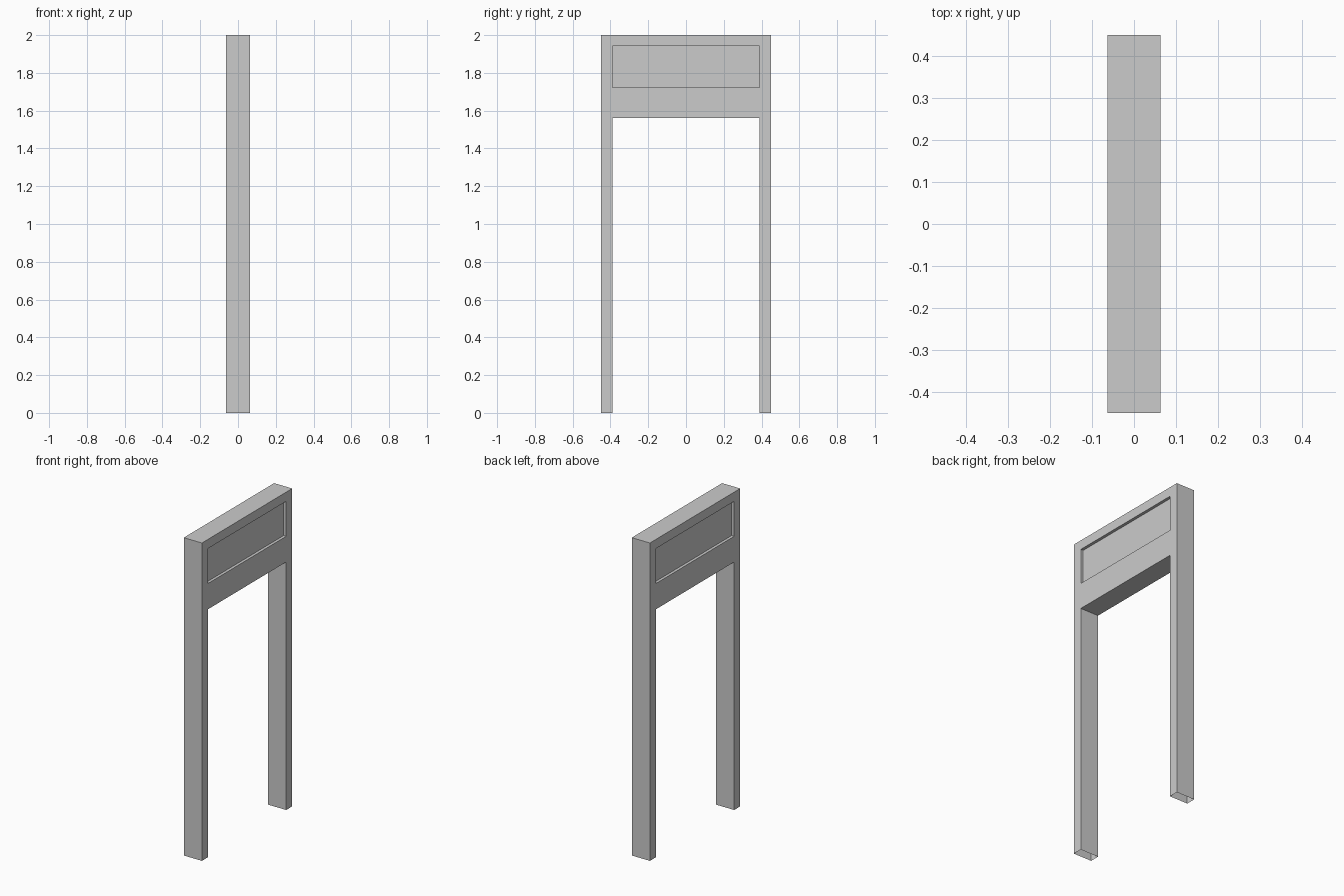
import bpy, bmesh

if "Cube" in bpy.data.objects:
    bpy.data.objects.remove(bpy.data.objects["Cube"])

HALF_T = 0.063                       # half thickness along x
DEPTH = 0.018                        # recess depth of the header panel
YS = [-0.449, -0.389, 0.389, 0.449]  # leg edges
ZS = [0, 1.56, 1.722, 1.942, 2.0]    # leg foot, lintel underside, panel, top
OPENING, PANEL = (1, 0), (1, 2)      # grid cells: doorway and recessed panel

bm = bmesh.new()
verts = {(s, i, j): bm.verts.new((s * HALF_T, y, z))
         for s in (-1, 1) for i, y in enumerate(YS) for j, z in enumerate(ZS)}

# Broad faces on both sides
panels = []
for s in (-1, 1):
    for i in range(3):
        for j in range(4):
            if (i, j) == OPENING:
                continue
            f = bm.faces.new([verts[s, a, b] for a, b in
                              ((i, j), (i + 1, j), (i + 1, j + 1), (i, j + 1))])
            if (i, j) == PANEL:
                panels.append(f)

# Rim joining the two sides; the feet stay open underneath
key = {v: k for k, v in verts.items()}
rim = [[key[v] for v in e.verts] for e in bm.edges if e.is_boundary]
for (s, i, j), (_, k, l) in rim:
    if s == 1 and not (j == 0 and l == 0):
        bm.faces.new([verts[1, i, j], verts[1, k, l],
                      verts[-1, k, l], verts[-1, i, j]])

# Recessed panel on each side of the header
for f in bmesh.ops.extrude_discrete_faces(bm, faces=panels)["faces"]:
    s = 1 if f.calc_center_median().x > 0 else -1
    bmesh.ops.translate(bm, verts=f.verts[:], vec=(-s * DEPTH, 0, 0))

bmesh.ops.recalc_face_normals(bm, faces=bm.faces[:])
mesh = bpy.data.meshes.new("portal_frame")
bm.to_mesh(mesh)
bm.free()
bpy.context.collection.objects.link(bpy.data.objects.new("portal_frame", mesh))
